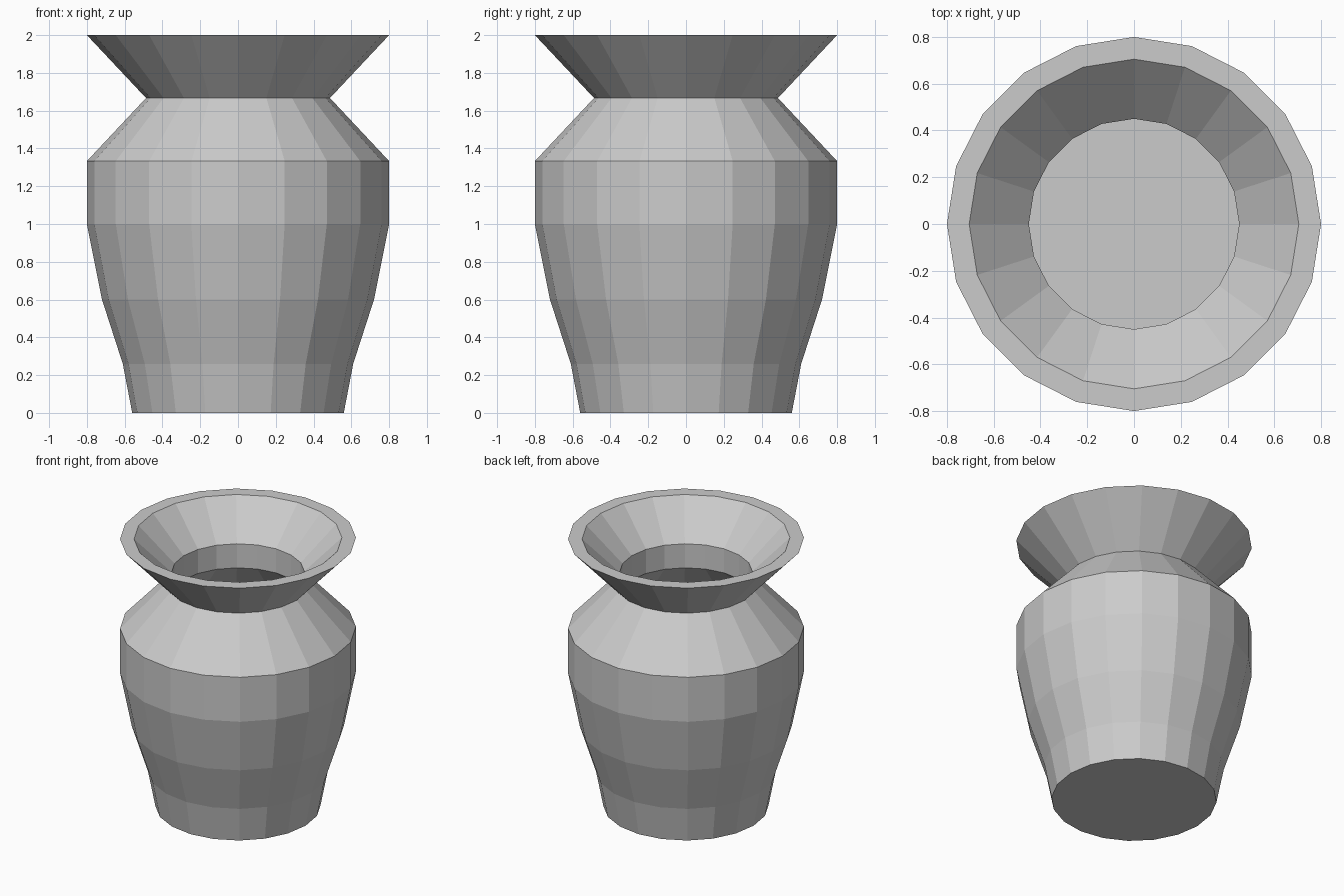
import bpy, bmesh
from math import cos, sin, tau

if "Cube" in bpy.data.objects:
    bpy.data.objects.remove(bpy.data.objects["Cube"])

SIDES = 20

# Wall profile (radius, height): outside from base to rim, then inside down to the floor
outer = [(0.56, 0), (0.61, 0.26), (0.72, 0.60), (0.80, 1.00),
         (0.80, 1.333), (0.487, 1.667), (0.80, 2.00)]
inner = [(0.705, 2.00), (0.45, 1.75), (0.45, 1.57), (0.73, 1.29),
         (0.73, 1.01), (0.65, 0.61), (0.54, 0.27), (0.50, 0.07)]


def lathe(name, profile):
    """Revolve a profile about z and cap both ends."""
    bm = bmesh.new()
    rings = [[bm.verts.new((r * cos(tau * i / SIDES), r * sin(tau * i / SIDES), z))
              for i in range(SIDES)] for r, z in profile]
    for a, b in zip(rings, rings[1:]):
        for i in range(SIDES):
            j = (i + 1) % SIDES
            bm.faces.new((a[i], a[j], b[j], b[i]))
    bm.faces.new(rings[0][::-1])
    bm.faces.new(rings[-1])
    bmesh.ops.recalc_face_normals(bm, faces=bm.faces)
    mesh = bpy.data.meshes.new(name)
    bm.to_mesh(mesh)
    bm.free()
    obj = bpy.data.objects.new(name, mesh)
    bpy.context.collection.objects.link(obj)
    return obj


# Flat-shaded hollow vase
lathe("vase", outer + inner)
